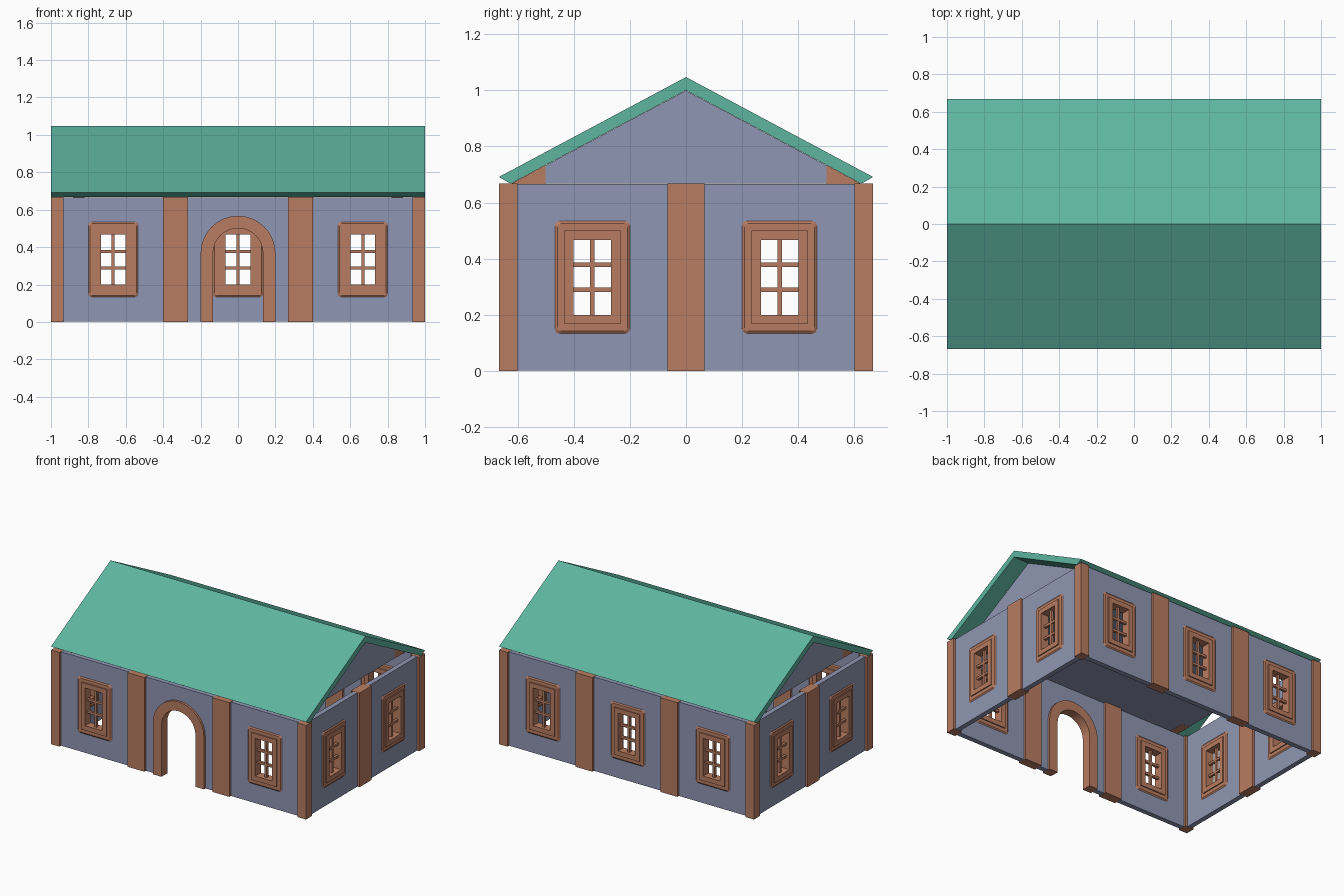
import bpy, bmesh, math
from mathutils import Matrix

if "Cube" in bpy.data.objects:
    bpy.data.objects.remove(bpy.data.objects["Cube"])


def material(name, rgb):
    m = bpy.data.materials.new(name)
    m.diffuse_color = (*rgb, 1)
    m.use_nodes = True
    m.node_tree.nodes["Principled BSDF"].inputs["Base Color"].default_value = m.diffuse_color
    return m


BLUE = material("blue_plaster", (0.275, 0.305, 0.445))
BROWN = material("brown_trim", (0.485, 0.202, 0.119))
GREEN = material("green_roof", (0.112, 0.462, 0.352))


def new_mesh(name, verts, faces, mat):
    me = bpy.data.meshes.new(name)
    me.from_pydata(verts, [], faces)
    bm = bmesh.new()
    bm.from_mesh(me)
    bmesh.ops.recalc_face_normals(bm, faces=bm.faces)
    bm.to_mesh(me)
    bm.free()
    me.materials.append(mat)
    return me


def place(name, me, loc=(0, 0, 0), turn=0):
    o = bpy.data.objects.new(name, me)
    o.location = loc
    o.rotation_euler.z = turn
    bpy.context.collection.objects.link(o)
    return o


def skin(name, loops, mat, closed=True):
    """Join (x, z) loops at given y depths into a ring with a closed section."""
    n, k = len(loops[0][0]), len(loops)
    verts = [(x, y, z) for pts, y in loops for x, z in pts]
    faces = [(i * n + j, i * n + (j + 1) % n,
              (i + 1) % k * n + (j + 1) % n, (i + 1) % k * n + j)
             for i in range(k) for j in range(n if closed else n - 1)]
    if not closed:
        faces += [[i * n + e for i in range(k)] for e in (0, n - 1)]
    return new_mesh(name, verts, faces, mat)


def box_mesh(name, boxes, mat):
    """Boxes given as centre + size, in one mesh."""
    bm = bmesh.new()
    for c, s in boxes:
        bmesh.ops.create_cube(bm, size=1, matrix=Matrix.Translation(c) @ Matrix.Diagonal((*s, 1)))
    me = bpy.data.meshes.new(name)
    bm.to_mesh(me)
    bm.free()
    me.materials.append(mat)
    return me


def prism(name, profile, x0, x1, mat):
    """Extrude a (y, z) profile along x."""
    n = len(profile)
    verts = [(x, y, z) for x in (x0, x1) for y, z in profile]
    faces = [range(n), range(n, 2 * n)]
    faces += [(i, (i + 1) % n, n + (i + 1) % n, n + i) for i in range(n)]
    return place(name, new_mesh(name, verts, faces, mat))


def rounded(hw, hh, r):
    pts = []
    for q, (sx, sz) in enumerate([(1, 1), (-1, 1), (-1, -1), (1, -1)]):
        for k in range(4):
            a = math.pi / 2 * (q + k / 3)
            pts.append((sx * (hw - r) + r * math.cos(a), ZC + sz * (hh - r) + r * math.sin(a)))
    return pts


def rect(hw, z0, z1):
    return [(-hw, z0), (hw, z0), (hw, z1), (-hw, z1)]


def arch(r):
    return ([(-r, 0)] + [(-r * math.cos(math.pi * k / 16), 0.367 + r * math.sin(math.pi * k / 16))
                         for k in range(17)] + [(r, 0)])


H, ZC, T, D = 0.667, 0.3335, 0.0175, 0.0335   # wall height, window centre, half depths

# Wall panel with window hole
o, i = rect(0.33, 0.001, H - 0.001), rect(0.085, ZC - 0.15, ZC + 0.15)
window_wall = skin("window_wall", [(o, -T), (i, -T), (i, T), (o, T)], BLUE)

# Wall panel with arched hole, outline matched point by point to the arch
w, top = 0.33, H - 0.001
o = [(-w, 0.001)]
for k in range(17):
    x = -w if k <= 4 else w if k >= 12 else -w + 2 * w * (k - 4) / 8
    o.append((x, 0.367 + (top - 0.367) * min(k, 16 - k, 4) / 4))
o.append((w, 0.001))
i = [(x, max(z, 0.001)) for x, z in arch(0.145)]
door_wall = skin("door_wall", [(o, -T), (i, -T), (i, T), (o, T)], BLUE, closed=False)

# Window frame: chamfered outer plate, raised inner ring, on both wall sides
half = [(rounded(0.1335, 0.2, 0.016), T), (rounded(0.125, 0.1915, 0.012), T + 0.006),
        (rounded(0.1, 0.167, 0.001), T + 0.006), (rounded(0.1, 0.167, 0.001), 0.031),
        (rounded(0.0667, 0.1335, 0.001), 0.031)]
frame = skin("window_frame", [(p, -y) for p, y in half] + [(p, y) for p, y in reversed(half)], BROWN)

# Window bars
bars = box_mesh("window_bars", [((0, 0, ZC), (0.016, 0.018, 0.27))] +
                [((0, 0, ZC + s * 0.044), (0.136, 0.018, 0.016)) for s in (-1, 1)], BROWN)

# Panels around the house: three front, three back, two each side
px, py = 1 - D, H - D
spots = [("front", (x, -py, 0), 0) for x in (-H, 0, H)]
spots += [("back", (x, py, 0), math.pi) for x in (-H, 0, H)]
spots += [(n, (s * px, y, 0), s * math.pi / 2) for n, s in (("right", 1), ("left", -1))
          for y in (-ZC, ZC)]
for side, loc, turn in spots:
    if side == "front" and loc[0] == 0:
        a, b = arch(0.2), arch(0.1335)
        place("door_wall", door_wall, loc)
        door = place("door_arch", skin("door_arch", [(a, -D), (b, -D), (b, D), (a, D)], BROWN, False), loc)
        continue
    place(side + "_wall", window_wall, loc, turn)
    place(side + "_window_frame", frame, loc, turn)
    place(side + "_window_bars", bars, loc, turn)

# Pillars between panels and at the corners
wide = box_mesh("pillar", [((0, 0, H / 2), (0.1333, 2 * D, H))], BROWN)
corner = box_mesh("corner_pillar", [((0, 0, H / 2), (2 * D, 2 * D, H))], BROWN)
for s in (-1, 1):
    place("side_pillar", wide, (s * px, 0, 0), math.pi / 2)
    for t in (-1, 1):
        place("long_wall_pillar", wide, (s * ZC, t * py, 0))
        place("corner_pillar", corner, (s * px, t * py, 0))

# Roof shell with an open underside
prism("roof", [(0, 1.047), (0.667, 0.691), (0.625, 0.667), (0, 1.0),
               (-0.625, 0.667), (-0.667, 0.691)], -1, 1, GREEN)

# Gable block set back from both ends, with brown corner blocks on its ends
g = 0.88
prism("gable_block", [(-0.623, 0.667), (0.623, 0.667), (0, 0.999)], -g, g, BLUE)
for s in (-1, 1):
    for t in (-1, 1):
        prism("gable_corner", [(t * 0.5, 0.666), (t * 0.625, 0.666), (t * 0.5, 0.7335)],
              s * (g - 0.06), s * (g + 0.002), BROWN)

# Smooth the door arch
bpy.context.view_layer.objects.active = door
door.select_set(True)
bpy.ops.object.shade_smooth_by_angle(angle=math.radians(30))
